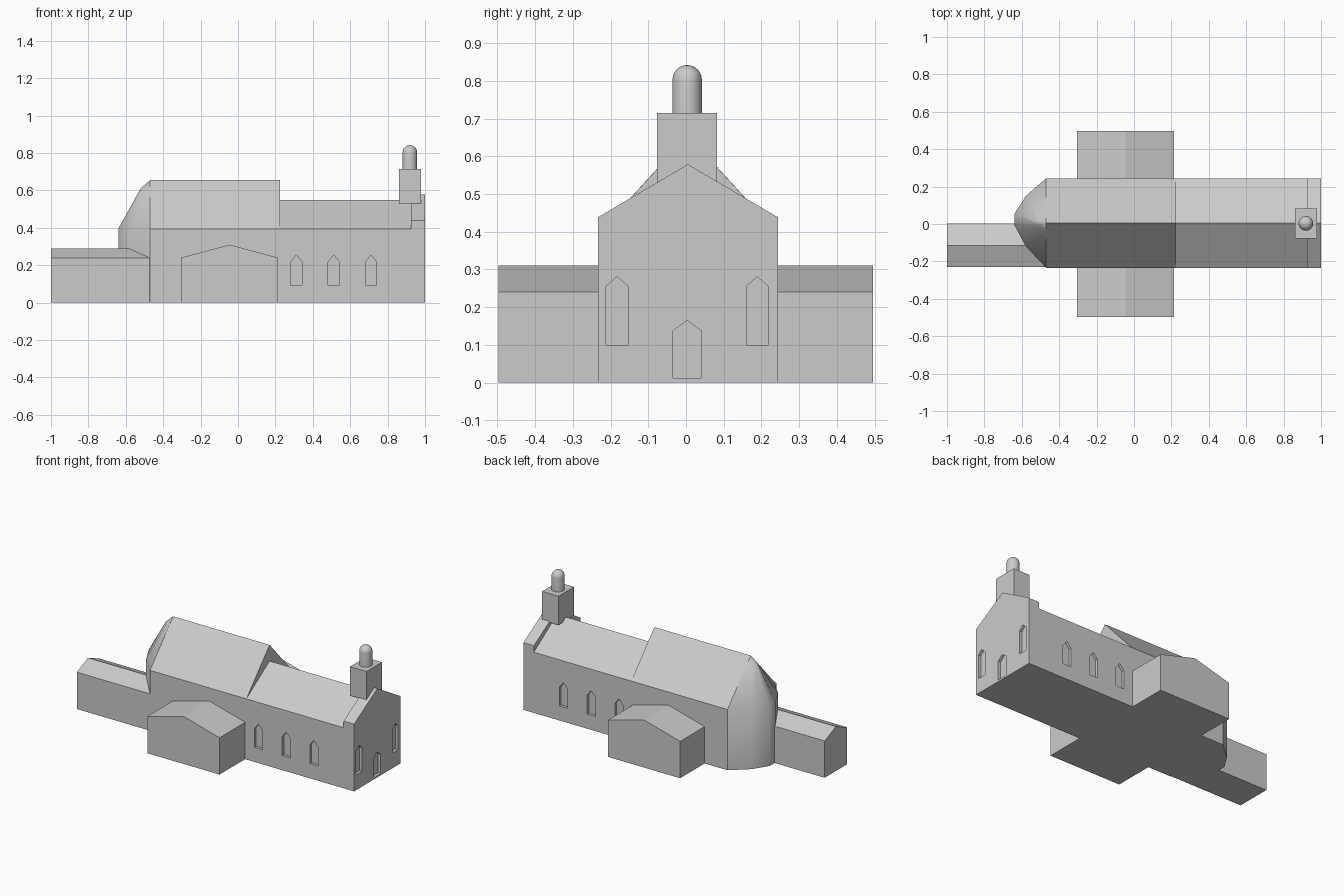
import bpy, bmesh, math

if "Cube" in bpy.data.objects:
    bpy.data.objects.remove(bpy.data.objects["Cube"])

stone = bpy.data.materials.new("grey stone")
stone.diffuse_color = (0.6, 0.6, 0.6, 1)
stone.use_nodes = True
stone.node_tree.nodes["Principled BSDF"].inputs["Base Color"].default_value = stone.diffuse_color
CY = 0.005          # centre line of the nave
HW = 0.239          # half width of the nave


def finish(name, bm, smooth=False):
    bmesh.ops.recalc_face_normals(bm, faces=bm.faces[:])
    me = bpy.data.meshes.new(name)
    bm.to_mesh(me)
    bm.free()
    ob = bpy.data.objects.new(name, me)
    bpy.context.collection.objects.link(ob)
    me.materials.append(stone)
    if smooth:
        bpy.ops.object.select_all(action='DESELECT')
        ob.select_set(True)
        bpy.context.view_layer.objects.active = ob
        bpy.ops.object.shade_smooth_by_angle(angle=math.radians(40))
    return ob


def prism(name, profile, axis, a, b):
    """Extrude a (u, z) profile along x or y from a to b."""
    bm = bmesh.new()
    place = (lambda u, z, t: (t, u, z)) if axis == 'x' else (lambda u, z, t: (u, t, z))
    base = bm.faces.new([bm.verts.new(place(u, z, a)) for u, z in profile])
    geo = bmesh.ops.extrude_face_region(bm, geom=[base])['geom']
    move = (b - a, 0, 0) if axis == 'x' else (0, b - a, 0)
    bmesh.ops.translate(bm, vec=move, verts=[v for v in geo if isinstance(v, bmesh.types.BMVert)])
    return finish(name, bm)


def house(c, hw, z0, eave, peak):
    """Pointed profile used for buildings and window openings."""
    return [(c - hw, z0), (c + hw, z0), (c + hw, eave), (c, peak), (c - hw, eave)]


def cut(target, cutters):
    bpy.context.view_layer.objects.active = target
    for c in cutters:
        m = target.modifiers.new("opening", 'BOOLEAN')
        m.operation = 'DIFFERENCE'
        m.solver = 'EXACT'
        m.object = c
        bpy.ops.object.modifier_apply(modifier=m.name)
        bpy.data.objects.remove(c)


# Nave, choir and front gable
nave = prism("nave", house(CY, HW, 0, 0.395, 0.55), 'x', 0.224, 0.925)
prism("choir", house(CY, HW, 0, 0.395, 0.655), 'x', -0.47, 0.224)
gable = prism("front_gable", house(CY, HW, 0, 0.438, 0.579), 'x', 0.925, 1.0)

# Recessed side windows, both sides
D = 0.018
cutters = []
for x in (0.312, 0.512, 0.711):
    for wall, s in ((CY - HW, 1), (CY + HW, -1)):
        cutters.append(prism("window_cutter", house(x, 0.03, 0.095, 0.218, 0.255),
                             'y', wall - s * 0.05, wall + s * D))
cut(nave, cutters)

# Recessed gable windows and door
cut(gable, [prism("gable_cutter", house(c, w, z0, e, p), 'x', 1.0 - D, 1.05)
            for c, w, z0, e, p in ((-0.183, 0.029, 0.1, 0.255, 0.281),
                                   (0.189, 0.029, 0.1, 0.255, 0.281),
                                   (0.003, 0.037, 0.012, 0.137, 0.165))])

# Transept and rear sacristy
prism("transept", house(-0.045, 0.26, 0, 0.24, 0.31), 'y', -0.497, 0.496)
prism("sacristy", house(-0.114, 0.116, 0, 0.24, 0.289), 'x', -1.0, -0.46)

# Apse: rounded wall with a half-cone roof, (depth, side) plan points
plan = [(0, HW), (0.108, 0.145), (0.17, 0.048), (0.17, -0.01), (0.108, -0.125), (0, -HW)]
bm = bmesh.new()
rings = []
for z, sd, sw in ((0, 1, 1), (0.395, 1, 1), (0.61, 0.3, 0.177)):
    rings.append([bm.verts.new((-0.47 - d * sd, CY + w * sw, z)) for d, w in plan])
apex = bm.verts.new((-0.47, CY, 0.655))
for lo, hi in zip(rings, rings[1:]):
    for i in range(len(plan) - 1):
        bm.faces.new((lo[i], lo[i + 1], hi[i + 1], hi[i]))
for i in range(len(plan) - 1):
    bm.faces.new((rings[-1][i], rings[-1][i + 1], apex))
bm.faces.new(rings[0])
bm.faces.new([r[0] for r in rings] + [apex] + [r[-1] for r in reversed(rings)])
finish("apse", bm, True)

# Bell tower box on the gable
prism("bell_tower", [(-0.077, 0.527), (0.082, 0.527), (0.082, 0.715), (-0.077, 0.715)],
      'x', 0.861, 0.979)

# Domed lantern, a profile spun around its axis
R, TOP = 0.039, 0.842
prof = [(0, 0.71), (R, 0.71)]
prof += [(R * math.cos(a * math.pi / 12), TOP - R + R * math.sin(a * math.pi / 12)) for a in range(6)]
prof.append((0, TOP))
bm = bmesh.new()
vs = [bm.verts.new((0.919 + r, 0.003, z)) for r, z in prof]
edges = [bm.edges.new(p) for p in zip(vs, vs[1:])]
bmesh.ops.spin(bm, geom=vs + edges, cent=(0.919, 0.003, 0), axis=(0, 0, 1),
               angle=2 * math.pi, steps=32)
bmesh.ops.remove_doubles(bm, verts=bm.verts[:], dist=1e-5)
finish("lantern", bm, True)
